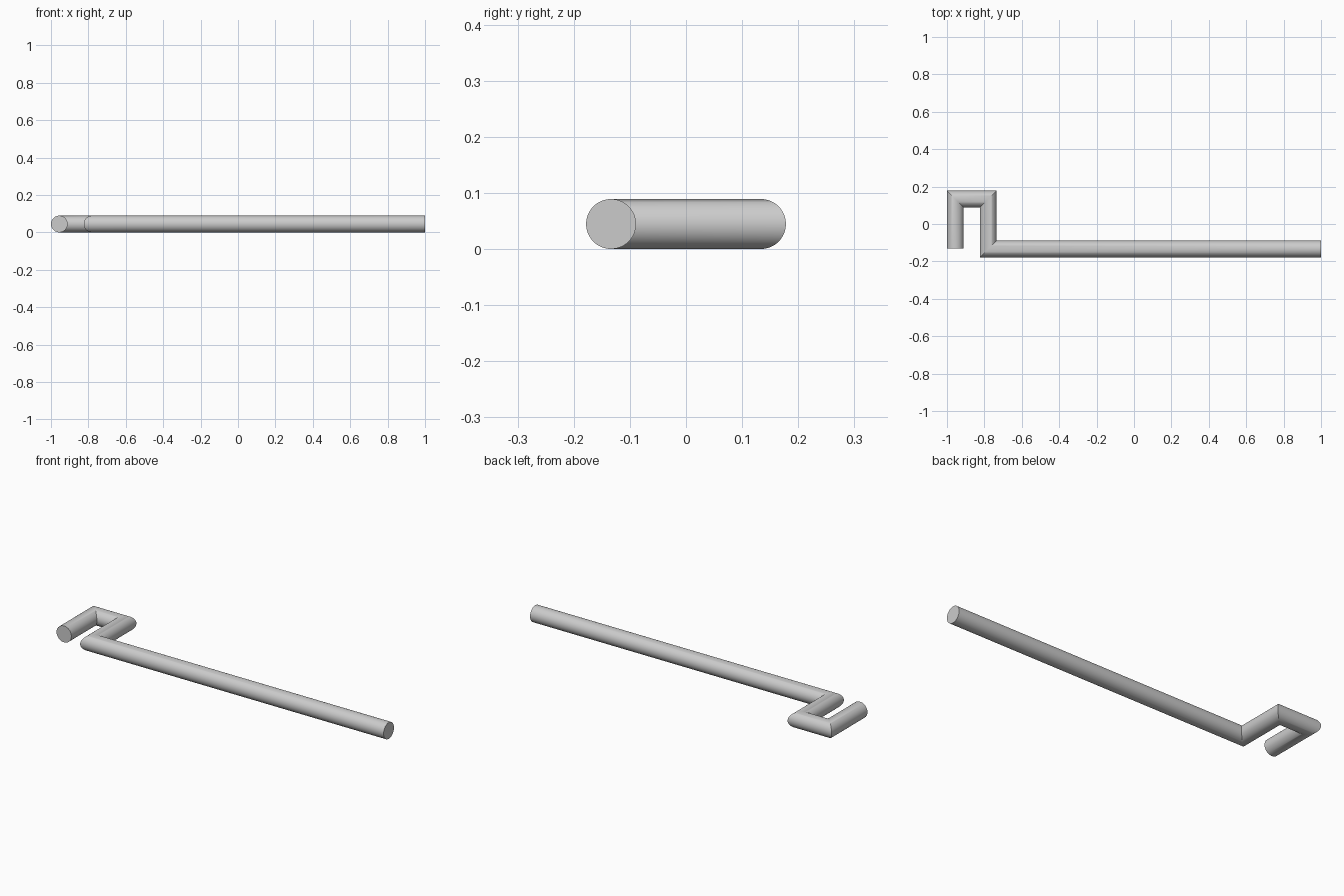
import bpy, bmesh, math
from mathutils import Vector

if "Cube" in bpy.data.objects:
    bpy.data.objects.remove(bpy.data.objects["Cube"])

R = 0.0445      # rod radius
SIDES = 64
UP = Vector((0, 0, 1))

# centre line of the bent rod, hook end first
path = [Vector((x, y, R)) for x, y in (
    (-0.9555, -0.13), (-0.9555, 0.1335), (-0.78, 0.1335),
    (-0.78, -0.1335), (1.0, -0.1335))]
dirs = [(b - a).normalized() for a, b in zip(path, path[1:])]

bm = bmesh.new()

# one ring per path point, widened at corners into a sharp mitre
rings = []
for i, p in enumerate(path):
    n0 = UP.cross(dirs[max(i - 1, 0)])
    n1 = UP.cross(dirs[min(i, len(dirs) - 1)])
    side = (n0 + n1).normalized()
    side /= side.dot(n0)
    ring = []
    for k in range(SIDES):
        a = 2 * math.pi * k / SIDES
        ring.append(bm.verts.new(p + R * (math.cos(a) * side + math.sin(a) * UP)))
    rings.append(ring)

# tube walls and flat end caps
for r0, r1 in zip(rings, rings[1:]):
    for k in range(SIDES):
        j = (k + 1) % SIDES
        bm.faces.new((r0[k], r0[j], r1[j], r1[k]))
bm.faces.new(rings[0])
bm.faces.new(rings[-1])
bmesh.ops.recalc_face_normals(bm, faces=bm.faces[:])

mesh = bpy.data.meshes.new("bent_rod")
bm.to_mesh(mesh)
bm.free()
rod = bpy.data.objects.new("bent_rod", mesh)
bpy.context.collection.objects.link(rod)

# smooth round walls, crisp mitres and ends
bpy.context.view_layer.objects.active = rod
rod.select_set(True)
bpy.ops.object.shade_smooth_by_angle(angle=math.radians(30))
